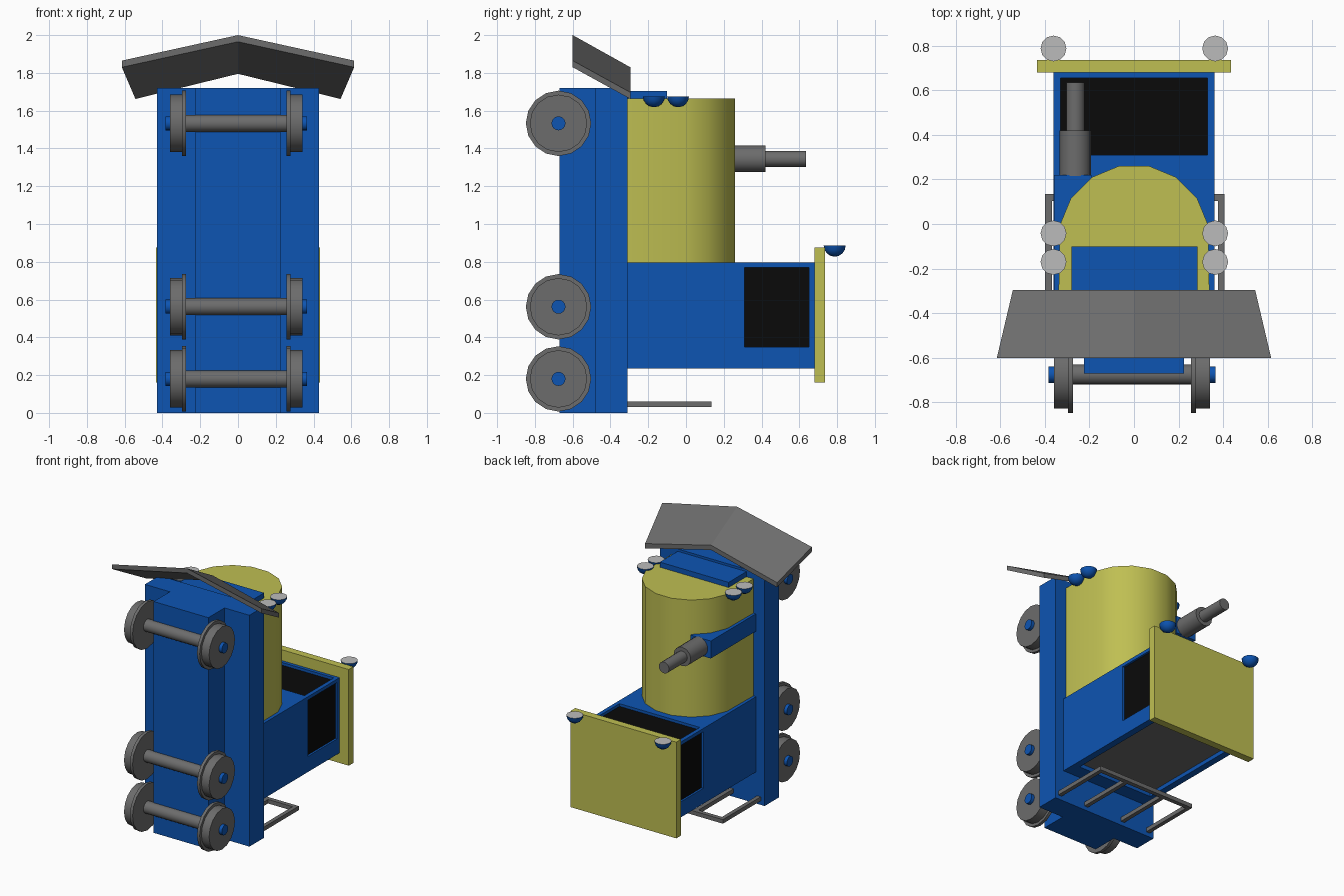
import bpy, bmesh, math
from mathutils import Matrix, Vector

if "Cube" in bpy.data.objects:
    bpy.data.objects.remove(bpy.data.objects["Cube"])


def material(name, rgb):
    m = bpy.data.materials.new(name)
    m.diffuse_color = (*rgb, 1)
    m.use_nodes = True
    m.node_tree.nodes["Principled BSDF"].inputs["Base Color"].default_value = m.diffuse_color
    return m


BLUE = material("blue_paint", (0.004, 0.09, 0.45))
YELLOW = material("yellow_paint", (0.52, 0.52, 0.085))
DARK = material("dark_metal", (0.15, 0.15, 0.15))
BLACK = material("black_glass", (0.003, 0.003, 0.003))
LIGHT = material("lamp_glass", (0.5, 0.5, 0.5))


def finish(name, bm, *mats):
    bmesh.ops.recalc_face_normals(bm, faces=bm.faces)
    me = bpy.data.meshes.new(name)
    bm.to_mesh(me)
    bm.free()
    for m in mats:
        me.materials.append(m)
    me.shade_smooth()
    me.set_sharp_from_angle(angle=math.radians(30))
    ob = bpy.data.objects.new(name, me)
    bpy.context.collection.objects.link(ob)
    return ob


def add_box(bm, lo, hi):
    lo, hi = Vector(lo), Vector(hi)
    mat = Matrix.Translation((lo + hi) / 2) @ Matrix.Diagonal((*(hi - lo), 1))
    bmesh.ops.create_cube(bm, size=1, matrix=mat)


def box(name, lo, hi, mat):
    bm = bmesh.new()
    add_box(bm, lo, hi)
    return finish(name, bm, mat)


def add_rod(bm, a, b, r, n=16):
    a, b = Vector(a), Vector(b)
    rot = (b - a).to_track_quat('Z', 'Y').to_matrix().to_4x4()
    bmesh.ops.create_cone(bm, cap_ends=True, segments=n, radius1=r, radius2=r,
                          depth=(b - a).length, matrix=Matrix.Translation((a + b) / 2) @ rot)


def prism(name, pts, z0, z1, mat):
    bm = bmesh.new()
    f = bm.faces.new([bm.verts.new((x, y, z0)) for x, y in pts])
    ext = bmesh.ops.extrude_face_region(bm, geom=[f])['geom']
    bmesh.ops.translate(bm, vec=(0, 0, z1 - z0),
                        verts=[v for v in ext if isinstance(v, bmesh.types.BMVert)])
    return finish(name, bm, mat)


# Chassis: T-shaped section along z
half = [(0.43, -0.31), (0.43, -0.48), (0.225, -0.48), (0.225, -0.67)]
prism("chassis", half + [(-x, y) for x, y in reversed(half)], 0, 1.72, BLUE)

# Boiler: rounded on one side, straight walls down to the chassis
arc = [(0.34 * math.cos(a), -0.073 + 0.34 * math.sin(a))
       for a in (math.radians(11.25 + 22.5 * i) for i in range(8))]
prism("boiler", [(0.338, -0.31)] + arc + [(-0.338, -0.31)], 0.79, 1.665, YELLOW)
box("boiler_front_block", (-0.28, -0.31, 1.65), (0.285, -0.10, 1.703), BLUE)

# Cab with recessed windows and rear panel
bm = bmesh.new()
cab_lo, cab_hi = (-0.36, -0.32, 0.235), (0.36, 0.69, 0.795)
add_box(bm, cab_lo, cab_hi)
mid = (Vector(cab_lo) + Vector(cab_hi)) / 2
recesses = [  # face normal, recess low corner, high corner, depth, material slot
    ((0, 0, 1), (-0.33, 0.31, 0), (0.33, 0.655, 0), 0.02, 1),
    ((1, 0, 0), (0, 0.31, 0.35), (0, 0.65, 0.77), 0.015, 1),
    ((-1, 0, 0), (0, 0.31, 0.35), (0, 0.65, 0.77), 0.015, 1),
    ((0, 0, -1), (-0.31, -0.2, 0), (0.31, 0.655, 0), 0.03, 2),
]
for n, lo, hi, depth, slot in recesses:
    n = Vector(n)
    bm.normal_update()
    face = max(bm.faces, key=lambda f: f.normal.dot(n) * f.calc_area())
    bmesh.ops.inset_individual(bm, faces=[face], thickness=0.02)
    for v in face.verts:
        for i in range(3):
            if abs(n[i]) < 0.5:
                v.co[i] = hi[i] if v.co[i] > mid[i] else lo[i]
    face = bmesh.ops.extrude_discrete_faces(bm, faces=[face])['faces'][0]
    bmesh.ops.translate(bm, vec=-n * depth, verts=face.verts)
    face.material_index = slot
finish("cab", bm, BLUE, BLACK, DARK)

# Cab roof plate
box("cab_roof", (-0.435, 0.68, 0.16), (0.435, 0.735, 0.875), YELLOW)

# Wheel sets: axle, two flanged wheels, blue hubs
for k, z in enumerate((1.533, 0.562, 0.18), 1):
    y, cx = -0.675, -0.009
    bm = bmesh.new()
    add_rod(bm, (cx - 0.28, y, z), (cx + 0.28, y, z), 0.045)
    for s in (-1, 1):
        add_rod(bm, (cx + s * 0.285, y, z), (cx + s * 0.35, y, z), 0.152)
        add_rod(bm, (cx + s * 0.265, y, z), (cx + s * 0.287, y, z), 0.173)
    finish(f"wheel_set_{k}", bm, DARK)
    bm = bmesh.new()
    for s in (-1, 1):
        add_rod(bm, (cx + s * 0.34, y, z), (cx + s * 0.374, y, z), 0.037)
    finish(f"wheel_hubs_{k}", bm, BLUE)

# Bowl-shaped lamps with light discs
for k, (y, z) in enumerate(((-0.17, 1.676), (-0.042, 1.676), (0.787, 0.885)), 1):
    for side, x in (("left", -0.361), ("right", 0.364)):
        bm = bmesh.new()
        bmesh.ops.create_uvsphere(bm, u_segments=12, v_segments=8, radius=0.058)
        bmesh.ops.delete(bm, geom=[v for v in bm.verts if v.co.z > 0.001], context='VERTS')
        rim = [e for e in bm.edges if e.is_boundary]
        for f in bmesh.ops.contextual_create(bm, geom=rim)['faces']:
            f.material_index = 1
        ob = finish(f"lamp_{k}_{side}", bm, BLUE, LIGHT)
        ob.location = (x, y, z)

# Side arm and stepped chimney
box("chimney_arm", (-0.358, -0.32, 1.28), (-0.19, 0.22, 1.41), BLUE)
bm = bmesh.new()
add_rod(bm, (-0.263, 0.215, 1.345), (-0.263, 0.42, 1.345), 0.07)
add_rod(bm, (-0.263, 0.41, 1.345), (-0.263, 0.635, 1.345), 0.042)
finish("chimney", bm, DARK)

# Rear railing
bm = bmesh.new()
for x in (-0.383, -0.16, 0.16, 0.391):
    add_box(bm, (x - 0.015, -0.32, 0.03), (x + 0.015, 0.12, 0.06))
add_box(bm, (-0.398, 0.103, 0.03), (0.406, 0.135, 0.06))
finish("rear_railing", bm, DARK)

# Folded plough sheet
bm = bmesh.new()
rows = []
for drop in (0, 0.035):
    front = [(-0.615, -0.6, 1.865), (0, -0.6, 2.0), (0.615, -0.6, 1.865)]
    back = [(-0.543, -0.295, 1.697), (0, -0.295, 1.83), (0.543, -0.295, 1.697)]
    rows.append([bm.verts.new((x, y, z - drop)) for x, y, z in front + back[::-1]])
top, low = rows
for r in rows:
    bm.faces.new((r[0], r[1], r[4], r[5]))
    bm.faces.new((r[1], r[2], r[3], r[4]))
for i in range(6):
    j = (i + 1) % 6
    bm.faces.new((top[i], top[j], low[j], low[i]))
plough = finish("plough", bm, DARK)
plough.data.shade_flat()
